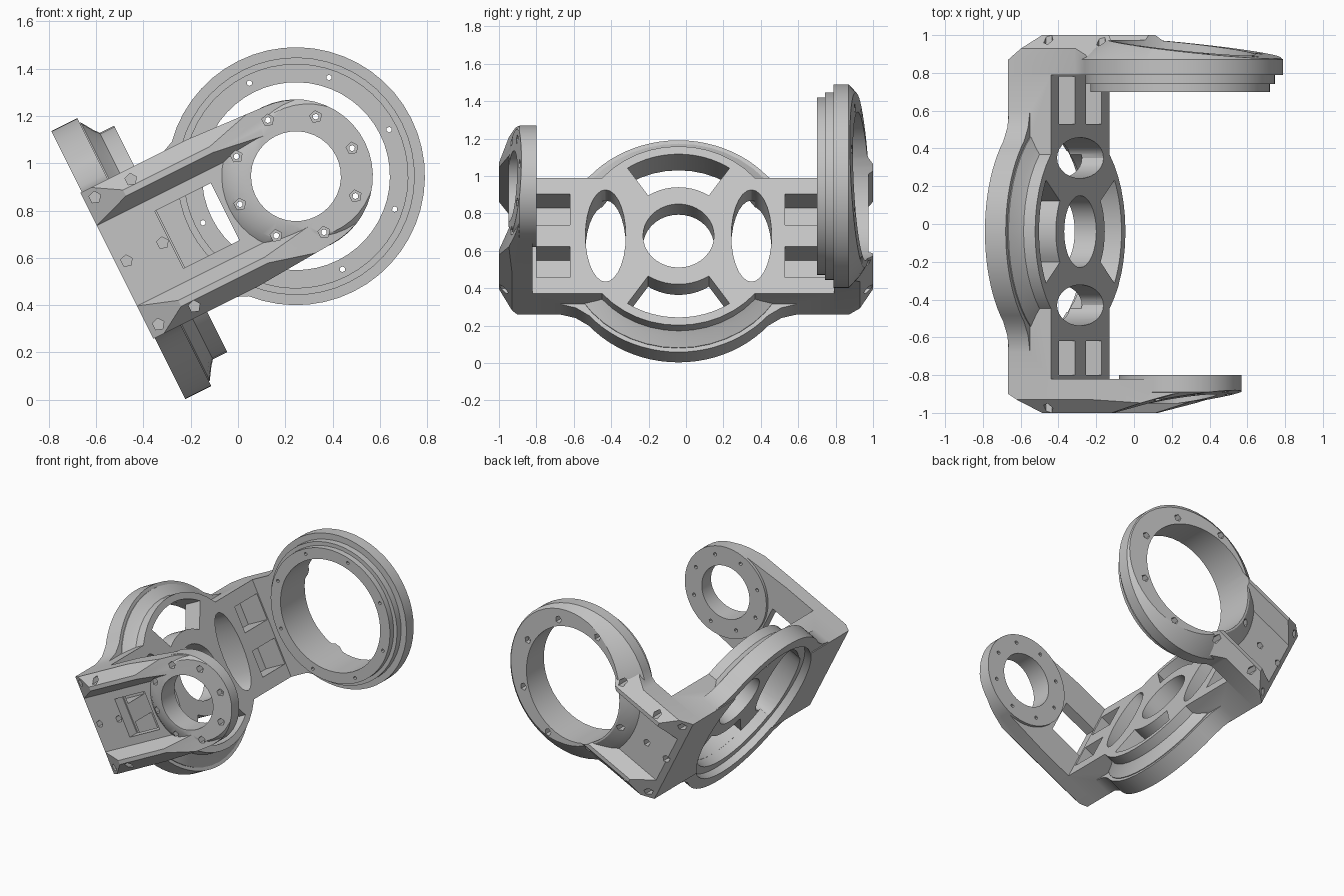
import bpy, bmesh, math
from mathutils import Matrix, Vector

cube = bpy.data.objects.get("Cube")
if cube:
    bpy.data.objects.remove(cube, do_unlink=True)

metal = bpy.data.materials.new("light_grey_metal")
metal.use_nodes = True
metal.diffuse_color = (0.55, 0.55, 0.55, 1)
metal.node_tree.nodes["Principled BSDF"].inputs["Base Color"].default_value = (0.55, 0.55, 0.55, 1)

# Working frame: x along the arms, y across, z along the plate, origin on the arm axis
PLACE = Matrix.Translation((0.245, 0, 0.945)) @ Matrix.Rotation(-math.atan(0.5), 4, 'Y')
BACK, FRONT, HALF, MID = -0.846, -0.592, 0.345, -0.04


def arc(r, a0, a1, n, cx=0, cy=0, ry=None):
    angles = [math.radians(a0 + (a1 - a0) * i / n) for i in range(n + 1)]
    return [(cx + r * math.cos(a), cy + (ry or r) * math.sin(a)) for a in angles]


def circle(r, n=44, cx=0, cy=0, ry=None):
    return arc(r, 0, 360, n, cx, cy, ry)[:-1]


def add_loft(bm, axis, sections):
    """Bridge equal outlines, each at its own height along the axis, and cap the ends."""
    loops = []
    for h, outline in sections:
        loops.append([bm.verts.new((h, a, b) if axis == 'x' else (a, h, b)) for a, b in outline])
    for low, high in zip(loops, loops[1:]):
        for i in range(len(low)):
            bm.faces.new((low[i - 1], low[i], high[i], high[i - 1]))
    bm.faces.new(loops[0])
    bm.faces.new(loops[-1])


def solid(name, axis, *lofts):
    bm = bmesh.new()
    for sections in lofts:
        add_loft(bm, axis, sections)
    bmesh.ops.recalc_face_normals(bm, faces=bm.faces)
    mesh = bpy.data.meshes.new(name)
    bm.to_mesh(mesh)
    bm.free()
    mesh.materials.append(metal)
    ob = bpy.data.objects.new(name, mesh)
    bpy.context.scene.collection.objects.link(ob)
    return ob


def prism(outline, lo, hi):
    return [(lo, outline), (hi, outline)]


def rect(a0, a1, b0, b1):
    return [(a0, b0), (a1, b0), (a1, b1), (a0, b1)]


def combine(ob, other, operation='DIFFERENCE'):
    other.hide_render = True
    mod = ob.modifiers.new("combine", 'BOOLEAN')
    mod.operation, mod.object, mod.solver = operation, other, 'EXACT'
    bpy.context.view_layer.objects.active = ob
    bpy.ops.object.modifier_apply(modifier=mod.name)
    bpy.data.objects.remove(other, do_unlink=True)


def cut(ob, axis, *lofts):
    combine(ob, solid("cutter", axis, *lofts))


def slice_off(ob, point, normal):
    """Remove everything beyond a plane and cap the opening."""
    bm = bmesh.new()
    bm.from_mesh(ob.data)
    found = bmesh.ops.bisect_plane(bm, geom=bm.verts[:] + bm.edges[:] + bm.faces[:],
                                   plane_co=point, plane_no=Vector(normal).normalized(),
                                   clear_outer=True)
    edges = [e for e in found['geom_cut'] if isinstance(e, bmesh.types.BMEdge)]
    if edges:
        bmesh.ops.holes_fill(bm, edges=edges)
    bmesh.ops.recalc_face_normals(bm, faces=bm.faces)
    bm.to_mesh(ob.data)
    bm.free()


def finish(ob):
    ob.data.transform(PLACE)
    bpy.ops.object.select_all(action='DESELECT')
    ob.select_set(True)
    bpy.context.view_layer.objects.active = ob
    bpy.ops.object.shade_smooth_by_angle(angle=math.radians(28))


def shape_rails(ob, s, base):
    """Ramp both ends of the arm, chamfer its long edges and sink a channel between the rails."""
    slice_off(ob, (BACK, s * base, 0), (-(1 - base), s * 0.166, 0))
    slice_off(ob, (-0.27, s, 0), (0.1, s * 0.38, 0))
    for side in (-1, 1):
        slice_off(ob, (0, s * 0.93, side * HALF), (0, s, side))
    cut(ob, 'y', [(s * 0.9, rect(-0.95, 0.6, -0.19, 0.19)),
                  (s * 1.05, rect(-0.95, 0.6, -0.275, 0.275))])


def cut_sockets(ob, s):
    # screw sockets on the rails and the channel floor
    spots = [(u, v) for u in (-0.8, -0.63) for v in (-0.3, 0, 0.3)]
    cut(ob, 'y', *[prism(circle(0.026, 5, u, v), s * 0.85, s * 1.05) for u, v in spots])


def bolt_circle(radius, size, sides, lo, hi):
    return [prism(circle(size, sides, cx, cy), lo, hi) for cx, cy in circle(radius, 8)]


# Base plate with its bulging bearing ring
plate = solid("base_plate", 'x', prism(rect(-0.82, 0.79, -HALF, HALF), BACK, FRONT))
top = [(0.64, HALF), (0.55, 0.368)] + arc(0.633, 41, 139, 22) + [(-0.55, 0.368), (-0.64, HALF)]
outline = [(MID + a, b) for a, b in top] + [(MID - a, -b) for a, b in top]
combine(plate, solid("ring", 'x', prism(outline, -0.84, -0.717)), 'UNION')
steps = [(-0.75, 0.61), (-0.712, 0.61), (-0.68, 0.56), (-0.66, 0.535), (FRONT, 0.535)]
combine(plate, solid("collar", 'x', [(h, circle(r, 44, MID)) for h, r in steps]), 'UNION')
cut(plate, 'x', prism(circle(0.55, 44, MID), -0.9, -0.79))
cut(plate, 'x', prism(circle(0.49, 44, MID), -0.9, -0.72))

# Hub bore, side windows and crescent windows leave four diagonal spokes
cut(plate, 'x', prism(circle(0.19, 36, MID), -0.95, -0.5))
cut(plate, 'x', *[prism(circle(0.108, 28, MID + s * 0.39, 0, 0.275), -0.95, -0.5) for s in (-1, 1)])
for start in (56, 236):
    crescent = arc(0.488, start, start + 68, 16, MID) + arc(0.29, start + 68, start, 10, MID)
    cut(plate, 'x', prism(crescent, -0.95, -0.5))

# Pockets beside each arm, split by a rib
pockets = []
for y0, y1 in ((-0.8, -0.62), (0.53, 0.78)):
    for v0, v1 in ((-0.25, -0.065), (0.065, 0.25)):
        pockets.append(prism(rect(y0, y1, v0, v1), -0.76, -0.5))
cut(plate, 'x', *pockets)
finish(plate)

# Front arm with the small ring
front = solid("front_arm", 'y', prism([(BACK, -HALF), (-0.35, -HALF)] + arc(0.323, -87, 87, 24)
                                      + [(-0.35, HALF), (BACK, HALF)], -1, -0.82))
shape_rails(front, -1, 0.9)
profile = [(-0.8, 0.325), (-0.89, 0.325), (-0.93, 0.28), (-0.95, 0.21)]
small_ring = solid("small_ring", 'y', [(h, circle(r)) for h, r in profile])
slice_off(small_ring, (-0.1, -0.95, 0), (0.07, -0.425, 0))
combine(front, small_ring, 'UNION')
cut_sockets(front, -1)
cut(front, 'y', prism(rect(-0.6, -0.335, -0.135, 0.135), -1.1, -0.7))
cut(front, 'y', prism(circle(0.19, 36), -1.1, -0.7))
cut(front, 'y', *bolt_circle(0.265, 0.026, 5, -1.1, -0.85))
cut(front, 'y', *bolt_circle(0.265, 0.013, 6, -1.1, -0.7))
finish(front)

# Rear arm with the large stepped ring, its rails running on along the ring
upper = arc(0.53, 85, 125, 8) + [(-0.37, 0.38), (-0.45, HALF), (BACK, HALF)]
rear = solid("rear_arm", 'y', prism(upper + [(u, -v) for u, v in reversed(upper)], 0.79, 1))
shape_rails(rear, 1, 0.87)
profile = [(0.7, 0.475), (0.742, 0.475), (0.742, 0.502), (0.788, 0.502), (0.788, 0.545),
           (0.87, 0.545), (0.93, 0.48), (0.975, 0.41)]
large_ring = solid("large_ring", 'y', [(h, circle(r, 52)) for h, r in profile])
slice_off(large_ring, (-0.3, 0.975, 0), (0.1, 0.845, 0))
combine(rear, large_ring, 'UNION')
cut_sockets(rear, 1)
cut(rear, 'y', prism(circle(0.397, 52), 0.6, 1.1))
cut(rear, 'y', *bolt_circle(0.44, 0.026, 5, 0.85, 1.1))
cut(rear, 'y', *bolt_circle(0.44, 0.012, 6, 0.6, 1.1))
finish(rear)
